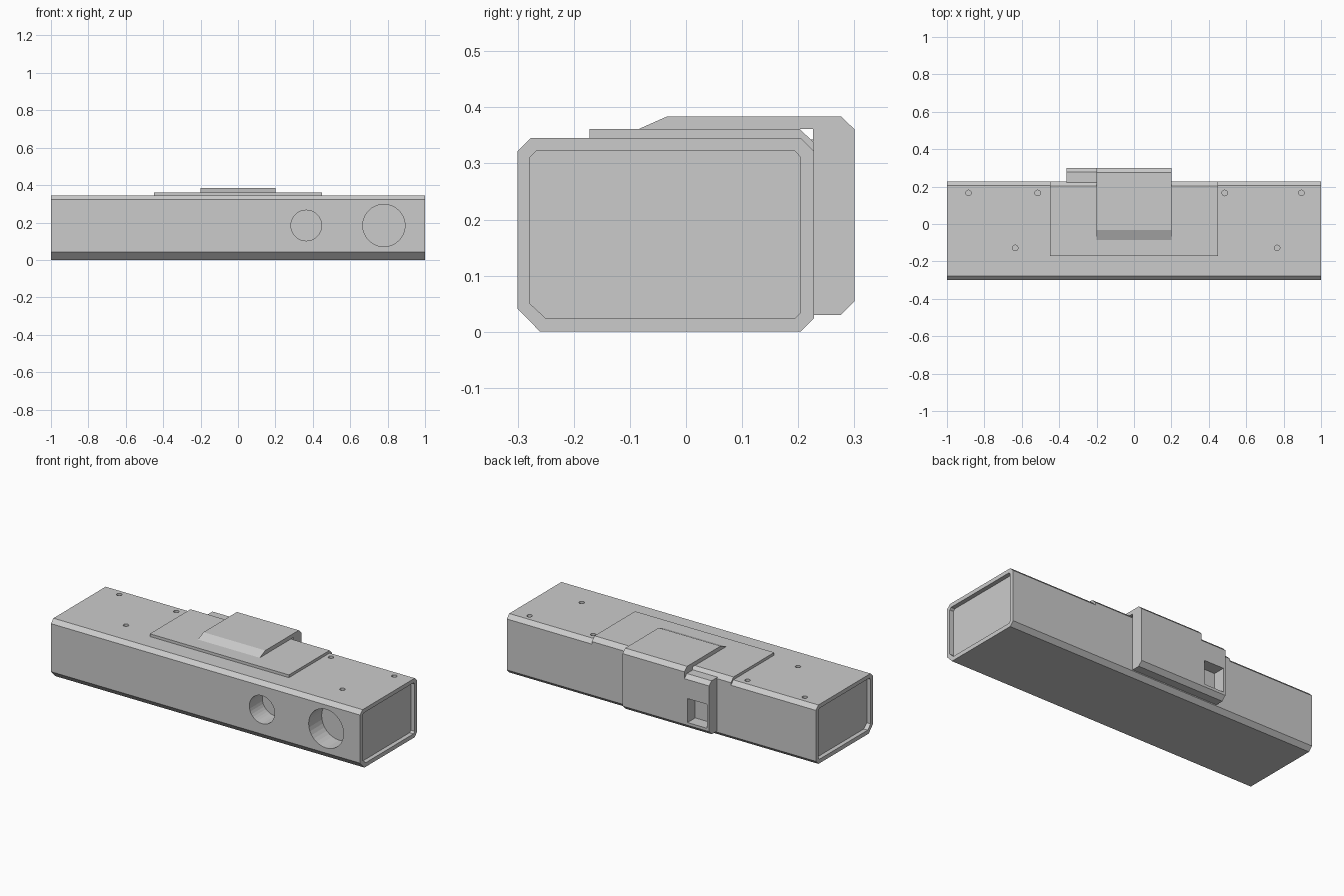
import bpy, bmesh
from mathutils import Matrix, Vector
from math import pi

if "Cube" in bpy.data.objects:
    bpy.data.objects.remove(bpy.data.objects["Cube"])


def prism(name, profile, x0, x1):
    """Extrude a (y, z) profile along x."""
    bm = bmesh.new()
    face = bm.faces.new([bm.verts.new((x0, y, z)) for y, z in profile])
    ext = bmesh.ops.extrude_face_region(bm, geom=[face])
    verts = [g for g in ext["geom"] if isinstance(g, bmesh.types.BMVert)]
    bmesh.ops.translate(bm, verts=verts, vec=(x1 - x0, 0, 0))
    return finish(name, bm)


def drill(name, x, y, z, radius, depth, axis, sides=32):
    """Cylinder cutter centred on a surface point."""
    rot = Matrix.Rotation(pi / 2, 4, 'X') if axis == 'Y' else Matrix()
    bm = bmesh.new()
    bmesh.ops.create_cone(bm, cap_ends=True, segments=sides, radius1=radius,
                          radius2=radius, depth=2 * depth,
                          matrix=Matrix.Translation((x, y, z)) @ rot)
    return finish(name, bm)


def finish(name, bm):
    bmesh.ops.recalc_face_normals(bm, faces=bm.faces)
    mesh = bpy.data.meshes.new(name)
    bm.to_mesh(mesh)
    bm.free()
    obj = bpy.data.objects.new(name, mesh)
    bpy.context.collection.objects.link(obj)
    return obj


def cut(obj, cutter):
    mod = obj.modifiers.new("cut", 'BOOLEAN')
    mod.operation, mod.solver, mod.object = 'DIFFERENCE', 'EXACT', cutter
    bpy.context.view_layer.objects.active = obj
    bpy.ops.object.modifier_apply(modifier=mod.name)
    bpy.data.objects.remove(cutter)


# Main chamfered housing
housing = prism("housing", [(-0.30, 0.041), (-0.26, 0), (0.204, 0), (0.228, 0.024),
                            (0.228, 0.322), (0.205, 0.345), (-0.277, 0.345),
                            (-0.30, 0.322)], -1, 1)

# Shallow recesses in both ends
recess = [(-0.278, 0.05), (-0.25, 0.024), (0.194, 0.024), (0.204, 0.034),
          (0.204, 0.311), (0.194, 0.322), (-0.267, 0.322), (-0.278, 0.311)]
for s in (-1, 1):
    cut(housing, prism("end_cutter", recess, s * 0.975, s * 1.1))

# Lens openings in the front
for x, r in ((0.365, 0.082), (0.78, 0.113)):
    cut(housing, drill("lens_cutter", x, -0.30, 0.184, r, 0.12, 'Y'))

# Screw holes in the top
for x, y in ((-0.885, 0.166), (-0.515, 0.166), (0.485, 0.166), (0.895, 0.166),
             (-0.635, -0.128), (0.765, -0.128)):
    cut(housing, drill("screw_cutter", x, y, 0.345, 0.015, 0.02, 'Z', 16))

# Thin plate on top, running over the back edge
prism("top_plate", [(-0.172, 0.34), (-0.172, 0.361), (0.203, 0.361),
                    (0.228, 0.337), (0.228, 0.32), (0.20, 0.32)], -0.45, 0.45)

# Hooked clip over the top and down the back
prism("clip", [(-0.085, 0.361), (-0.033, 0.384), (0.276, 0.384), (0.30, 0.361),
               (0.30, 0.054), (0.276, 0.03), (0.226, 0.03), (0.226, 0.361)],
      -0.2, 0.2)

# Connector block beside the clip, with a square socket
connector = prism("connector_block", [(0.222, 0.03), (0.276, 0.03), (0.30, 0.054),
                                      (0.30, 0.321), (0.278, 0.343), (0.222, 0.343)],
                  -0.36, -0.2)
cut(connector, prism("socket_cutter", [(0.229, 0.07), (0.4, 0.07), (0.4, 0.21),
                                       (0.229, 0.21)], -0.347, -0.22))
